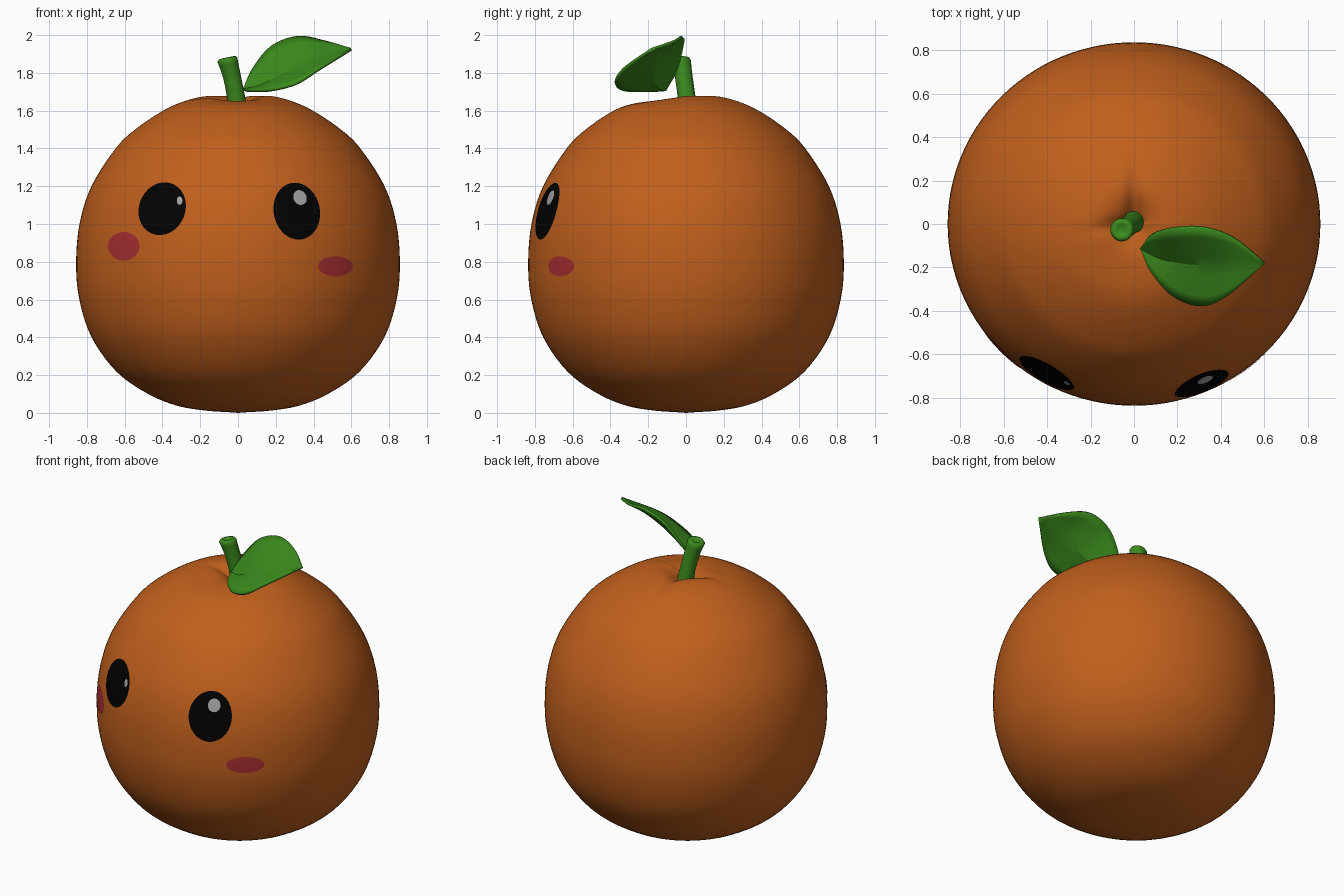
import bpy, bmesh, math
from mathutils import Vector
from mathutils.bvhtree import BVHTree

cube = bpy.data.objects.get("Cube")
if cube:
    bpy.data.objects.remove(cube, do_unlink=True)


def material(name, rgb):
    m = bpy.data.materials.new(name)
    m.use_nodes = True
    m.diffuse_color = (*rgb, 1)
    bsdf = m.node_tree.nodes["Principled BSDF"]
    bsdf.inputs["Base Color"].default_value = (*rgb, 1)
    bsdf.inputs["Roughness"].default_value = 0.7
    return m


orange = material("orange_peel", (0.53, 0.115, 0.012))
green = material("leaf_green", (0.043, 0.255, 0.012))
black = material("eye_black", (0.0005, 0.0005, 0.0005))
white = material("eye_shine", (0.36, 0.36, 0.36))
pink = material("blush_red", (0.39, 0.028, 0.032))


def finish(bm, name, mat, angle=60):
    bmesh.ops.recalc_face_normals(bm, faces=bm.faces)
    mesh = bpy.data.meshes.new(name)
    bm.to_mesh(mesh)
    bm.free()
    obj = bpy.data.objects.new(name, mesh)
    bpy.context.collection.objects.link(obj)
    mesh.materials.append(mat)
    bpy.ops.object.select_all(action="DESELECT")
    obj.select_set(True)
    bpy.context.view_layer.objects.active = obj
    bpy.ops.object.shade_smooth_by_angle(angle=math.radians(angle))
    return obj


def smooth_path(points, steps):
    """Catmull-Rom samples through the points."""
    p = [Vector(q) for q in points]
    p = [2 * p[0] - p[1]] + p + [2 * p[-1] - p[-2]]
    out = []
    for i in range(1, len(p) - 2):
        a, b, c, d = p[i - 1:i + 3]
        for k in range(steps):
            t = k / steps
            out.append(0.5 * (2 * b + (c - a) * t + (2 * a - 5 * b + 4 * c - d) * t ** 2
                              + (3 * b - a - 3 * c + d) * t ** 3))
    return out + [p[-2]]


def skin(bm, rings, closed=True):
    """Join neighbouring rows of vertices with quads."""
    for a, b in zip(rings, rings[1:]):
        n = len(a)
        for j in range(n if closed else n - 1):
            k = (j + 1) % n
            bm.faces.new((a[j], a[k], b[k], b[j]))


def cap(bm, ring, co):
    tip = bm.verts.new(co)
    for j in range(len(ring)):
        bm.faces.new((ring[j], ring[(j + 1) % len(ring)], tip))


# Fruit body: turned profile with a creased dimple on top
SEG = 112
profile = smooth_path([(0.04, 0.003, 0), (0.18, 0.013, 0), (0.33, 0.04, 0), (0.485, 0.105, 0),
                       (0.645, 0.22, 0), (0.775, 0.4, 0), (0.84, 0.6, 0), (0.857, 0.79, 0),
                       (0.839, 1.0, 0), (0.776, 1.2, 0), (0.648, 1.4, 0), (0.545, 1.5, 0),
                       (0.4, 1.598, 0), (0.28, 1.652, 0), (0.16, 1.678, 0), (0.07, 1.655, 0),
                       (0.02, 1.625, 0)], 5)


def top_shape(x, y, z):
    if z < 1.5:
        return z
    r = math.hypot(x, y)
    front = max(0, -y) / (r + 0.01)
    z -= 0.028 * front * math.exp(-((r - 0.15) / 0.15) ** 2)
    # two short folds running out of the dimple, to the back and to the side
    for ax, ay, length in ((0, 1, 0.22), (-0.95, -0.1, 0.15)):
        along, across = x * ax + y * ay, x * ay - y * ax
        if along > 0:
            z -= 0.035 * math.exp(-(along / length) ** 2 - (across / 0.035) ** 2)
    return z


bm = bmesh.new()
rings = []
for r, z, _ in profile:
    ring = []
    for j in range(SEG):
        a = math.tau * j / SEG
        x, y = r * math.cos(a), 0.975 * r * math.sin(a)
        ring.append(bm.verts.new((x, y, top_shape(x, y, z))))
    rings.append(ring)
skin(bm, rings)
cap(bm, rings[0], (0, 0, 0))
cap(bm, rings[-1], (0, 0, 1.61))
bmesh.ops.recalc_face_normals(bm, faces=bm.faces)
surface = BVHTree.FromBMesh(bm)
finish(bm, "fruit_body", orange, 80)


# Face details: thin ovals laid on the peel
def oval(name, mat, x, z, rx, rz, tilt=0, lift=0.003):
    def on_peel(u, v):
        c, s = math.cos(tilt), math.sin(tilt)
        start = Vector((x + u * c - v * s, -2, z + u * s + v * c))
        hit, normal, _, _ = surface.ray_cast(start, Vector((0, 1, 0)))
        return hit + normal * lift

    bm = bmesh.new()
    rows = []
    for i in range(8, 0, -1):
        f = i / 8
        rows.append([bm.verts.new(on_peel(f * rx * math.cos(math.tau * j / 40),
                                          f * rz * math.sin(math.tau * j / 40)))
                     for j in range(40)])
    skin(bm, rows)
    cap(bm, rows[-1], on_peel(0, 0))
    obj = finish(bm, name, mat)
    if obj.data.polygons[0].normal.y > 0:
        obj.data.flip_normals()


oval("right_eye", black, -0.40, 1.08, 0.122, 0.142, -0.4)
oval("left_eye", black, 0.31, 1.067, 0.122, 0.151, 0.2)
oval("right_eye_shine", white, -0.307, 1.122, 0.015, 0.022, 0, 0.006)
oval("left_eye_shine", white, 0.326, 1.138, 0.034, 0.04, 0.5, 0.006)
oval("right_blush", pink, -0.603, 0.882, 0.083, 0.075)
oval("left_blush", pink, 0.515, 0.776, 0.092, 0.053)

# Stem: leaning tube with a rounded, slightly hollowed end
bm = bmesh.new()
rings = []
path = smooth_path([(0.0, 0.01, 1.60), (-0.012, 0.002, 1.68), (-0.032, -0.012, 1.78),
                    (-0.056, -0.027, 1.868)], 4)
for i, p in enumerate(path):
    t = i / (len(path) - 1)
    radius = 0.051 - 0.012 * t + 0.014 * t ** 3
    rings.append([bm.verts.new(p + Vector((radius * math.cos(a), radius * math.sin(a),
                                           radius * t * 0.2 * math.cos(a))))
                  for a in (math.tau * j / 24 for j in range(24))])
end = path[-1]
for scale, lift in ((0.85, 0.012), (0.6, 0.014), (0.35, 0.006)):
    rings.append([bm.verts.new(end + (v.co - end) * scale + Vector((0, 0, lift)))
                  for v in rings[len(path) - 1]])
skin(bm, rings)
cap(bm, rings[-1], end)
cap(bm, rings[0], path[0])
finish(bm, "stem", green)

# Leaf: blade folded along its midrib
base, tip = (0.03, -0.11, 1.71), (0.60, -0.18, 1.925)
back = smooth_path([base, (0.08, -0.05, 1.82), (0.18, -0.02, 1.94), (0.32, -0.017, 1.99),
                    (0.46, -0.065, 1.965), tip], 5)
mid = smooth_path([base, (0.12, -0.155, 1.73), (0.24, -0.18, 1.792), (0.36, -0.185, 1.85),
                   (0.48, -0.185, 1.893), tip], 5)
front = smooth_path([base, (0.08, -0.22, 1.705), (0.18, -0.33, 1.71), (0.31, -0.375, 1.745),
                     (0.43, -0.33, 1.82), tip], 5)
bm = bmesh.new()
rows = []
for b, m, f in zip(back, mid, front):
    row = [b.lerp(m, k / 4) for k in range(4)] + [m.lerp(f, k / 4) for k in range(5)]
    rows.append([bm.verts.new(p) for p in row])
skin(bm, rows, closed=False)
bmesh.ops.remove_doubles(bm, verts=bm.verts, dist=0.0005)
leaf = finish(bm, "leaf", green, 22)
solid = leaf.modifiers.new("thickness", "SOLIDIFY")
solid.thickness = 0.016
solid.offset = 0
